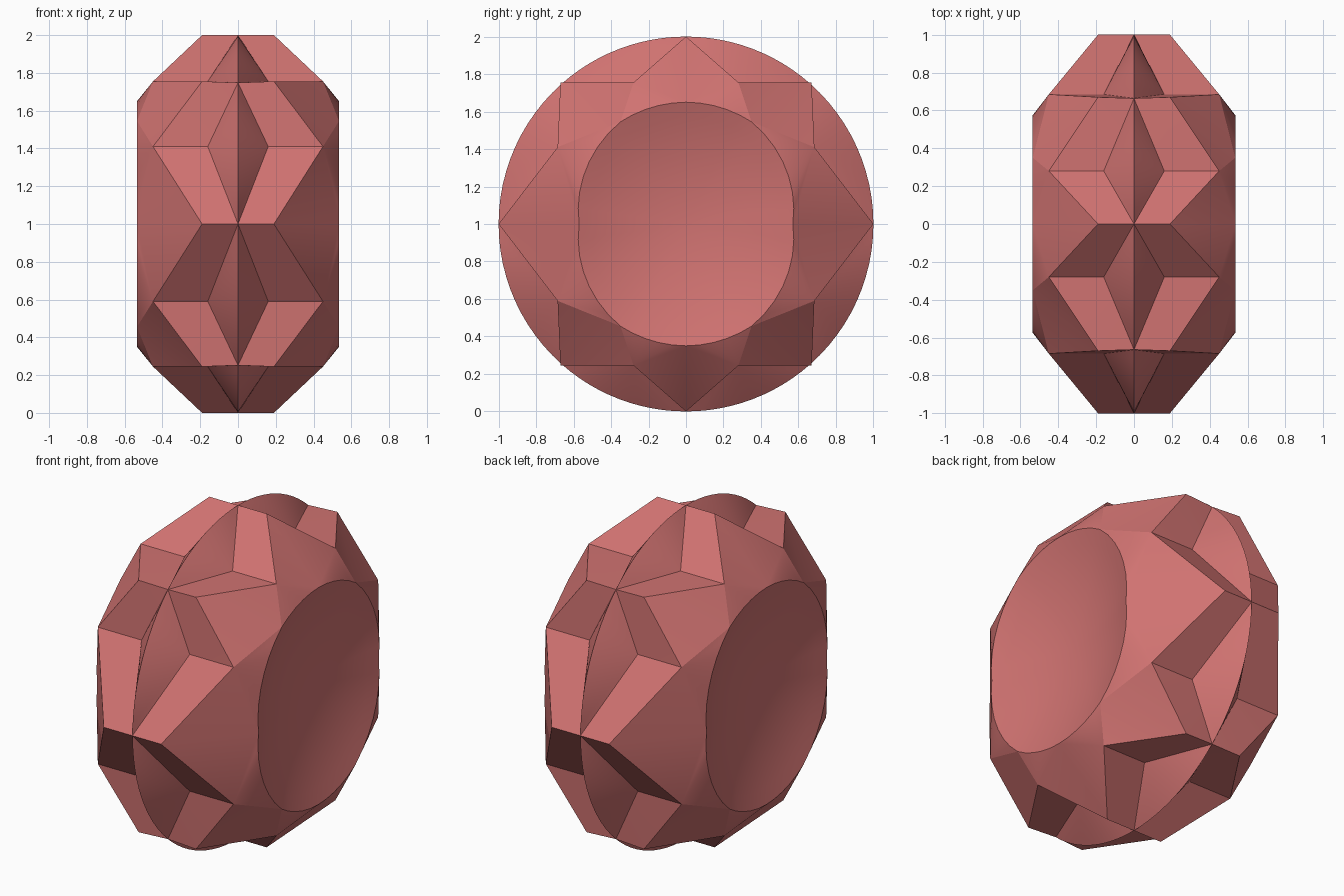
import bpy, bmesh, math
from mathutils import Vector

if "Cube" in bpy.data.objects:
    bpy.data.objects.remove(bpy.data.objects["Cube"])

red = bpy.data.materials.new("dusty red")
red.diffuse_color = (0.63, 0.17, 0.165, 1)
red.use_nodes = True
red.node_tree.nodes["Principled BSDF"].inputs["Base Color"].default_value = red.diffuse_color

# corner points of one octant (x outward along the axle, centred on the hub)
A = Vector((0.19, 1, 0))
T = Vector((0.19, 0, 1))
E = Vector((0.19, 0.67, 0.755))
B = Vector((0.45, 0.685, 0.41))
D = Vector((0.45, 0.28, 0.755))
C = Vector((0.535, 0.35, 0.545))
# bottoms of the notches beside the central ridge
V = Vector((0.16, 0.28, 0.755))
W = Vector((0.16, 0.685, 0.41))
DISH_DEPTH = 0.115


# rim of the dished side as (angle, radius) pairs
def rim(a0, r0, a1, r1, n):
    return [(a0 + (a1 - a0) * i / n, r0 + (r1 - r0) * i / n) for i in range(n + 1)]


def dish(p, t):
    a, r = p
    return Vector((0.535 - DISH_DEPTH * (1 - t * t), r * t * math.cos(a), r * t * math.sin(a)))


# round crest of the central ridge
def crest(a0, a1, n):
    angles = [a0 + (a1 - a0) * i / n for i in range(n + 1)]
    return [Vector((0, math.cos(a), math.sin(a))) for a in angles]


ac, rc = math.atan2(C.z, C.y), math.hypot(C.y, C.z)
low = rim(0, 0.57, ac, rc, 7)
high = rim(ac, rc, math.pi / 2, 0.65, 5)
G, F = dish(low[0], 1), dish(high[-1], 1)
polys = [
    (T, D, V), (V, D, E),        # upper notch walls
    (A, B, W), (W, B, E),        # side notch walls
    (T, D, F), (A, B, G),        # spikes
]
lugs = [(E, D, C), (E, C, B)]    # corner lug

# central ridge sloping from its crest into the notches
ae = math.atan2(E.z, E.y)
for hub, path in ((W, [A] + crest(0, ae, 12) + [E]),
                  (V, [E] + crest(ae, math.pi / 2, 12) + [T])):
    for p, q in zip(path, path[1:]):
        polys.append((hub, p, q))

# side faces around the dish
for corner, arc in ((B, low), (D, high)):
    for p, q in zip(arc, arc[1:]):
        polys.append((corner, dish(p, 1), dish(q, 1)))

# dished centre
RINGS = 8
arc = low + high[1:]
for p, q in zip(arc, arc[1:]):
    for k in range(RINGS):
        t0, t1 = k / RINGS, (k + 1) / RINGS
        f = [dish(p, t1), dish(q, t1), dish(q, t0)]
        if k:
            f.append(dish(p, t0))
        polys.append(tuple(f))

# repeat in all eight octants and weld
bm = bmesh.new()
for sx in (1, -1):
    for sy in (1, -1):
        for sz in (1, -1):
            for f in polys + lugs:
                face = bm.faces.new([bm.verts.new((p.x * sx, p.y * sy, p.z * sz)) for p in f])
                face.material_index = int(f in lugs)   # temporary tag
bmesh.ops.remove_doubles(bm, verts=bm.verts, dist=0.0005)
bmesh.ops.recalc_face_normals(bm, faces=bm.faces)
# sharp borders around the lugs, soft elsewhere
for e in bm.edges:
    tags = {f.material_index for f in e.link_faces}
    e.smooth = len(tags) == 1 and e.calc_face_angle(0) < math.radians(35)
for f in bm.faces:
    f.smooth = True
    f.material_index = 0
me = bpy.data.meshes.new("faceted_body")
bm.to_mesh(me)
bm.free()
me.materials.append(red)
body = bpy.data.objects.new("faceted_body", me)
bpy.context.collection.objects.link(body)
body.location.z = 1
